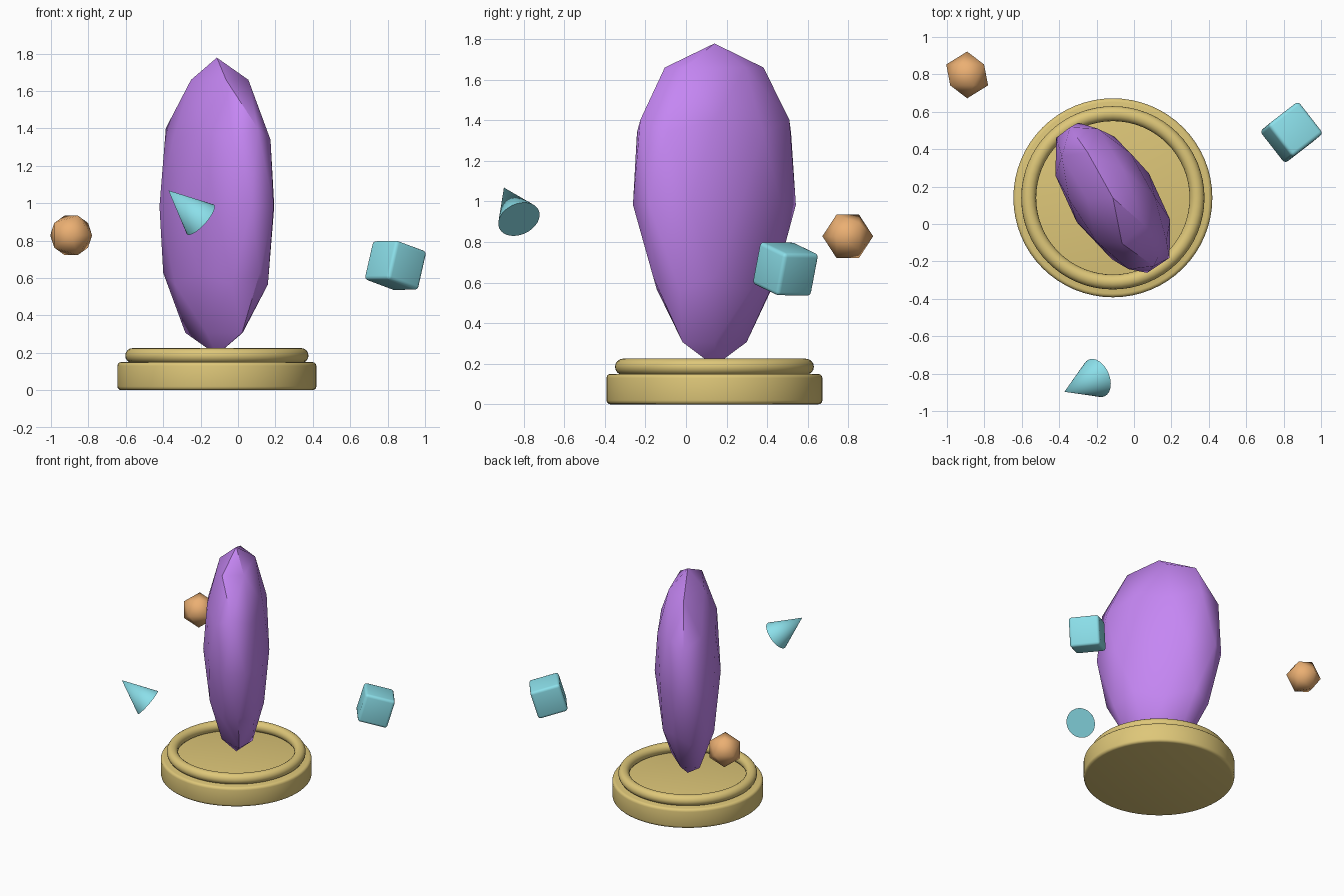
import bpy, math
from mathutils import Vector, Matrix

if "Cube" in bpy.data.objects:
    bpy.data.objects.remove(bpy.data.objects["Cube"])

CX, CY = -0.113, 0.14  # pedestal axis


def material(name, rgb):
    m = bpy.data.materials.new(name)
    m.diffuse_color = (*rgb, 1)
    m.use_nodes = True
    m.node_tree.nodes["Principled BSDF"].inputs["Base Color"].default_value = m.diffuse_color
    return m


gold = material("gold", (0.73, 0.57, 0.19))
purple = material("purple", (0.56, 0.24, 0.90))
cyan = material("cyan", (0.26, 0.74, 0.82))
orange = material("orange", (0.83, 0.43, 0.17))


def finish(name, mat, angle=35, bevel=0):
    """Name, colour, optionally bevel and smooth the active object."""
    o = bpy.context.object
    o.name = name
    o.data.materials.append(mat)
    if bevel:
        b = o.modifiers.new("bevel", 'BEVEL')
        b.width, b.segments, b.limit_method = bevel, 3, 'ANGLE'
        bpy.ops.object.modifier_apply(modifier="bevel")
    bpy.ops.object.shade_smooth_by_angle(angle=math.radians(angle))
    return o


# pedestal: rounded disc with a raised ring
bpy.ops.mesh.primitive_cylinder_add(vertices=64, radius=0.532, depth=0.15,
                                    location=(CX, CY, 0.075))
finish("pedestal_base", gold, bevel=0.02)
bpy.ops.mesh.primitive_torus_add(major_segments=64, minor_segments=16,
                                 major_radius=0.45, minor_radius=0.04,
                                 location=(CX, CY, 0.185))
finish("pedestal_ring", gold, 60)

# large crystal: stretched low-poly sphere, turned, then widened upwards in y
bpy.ops.mesh.primitive_ico_sphere_add(subdivisions=2, radius=1)
crystal = finish("crystal", purple, 40)
turn = Matrix.Rotation(math.radians(124), 3, 'Z')
for v in crystal.data.vertices:
    z = v.co.z
    p = turn @ Vector((v.co.x * 0.458, v.co.y * 0.233, z * 0.795))
    p.y *= 1 + 0.25 * z
    v.co = p
crystal.location = (CX, CY, 0.983)
bpy.ops.object.shade_smooth_by_angle(angle=math.radians(40))

# floating cube, oriented by its two visible edge directions
bpy.ops.mesh.primitive_cube_add(size=0.218)
cube = finish("floating_cube", cyan, bevel=0.02)
ex = Vector((0.155, 0.12, -0.058)).normalized()
ey = Vector((-0.118, 0.168, -0.005))
ey = (ey - ex * ey.dot(ex)).normalized()
rot = Matrix((ex, ey, ex.cross(ey))).transposed()
cube.matrix_world = Matrix.Translation((0.842, 0.49, 0.667)) @ rot.to_4x4()

# floating cone
tip, foot = Vector((-0.372, -0.897, 1.068)), Vector((-0.2, -0.823, 0.912))
axis = tip - foot
bpy.ops.mesh.primitive_cone_add(vertices=32, radius1=0.107, radius2=0,
                                depth=axis.length, location=(tip + foot) / 2,
                                rotation=axis.to_track_quat('Z', 'Y').to_euler())
finish("floating_cone", cyan)

# floating gem: icosahedron lying with its vertex axis along y
bpy.ops.mesh.primitive_ico_sphere_add(subdivisions=1, radius=0.125,
                                      location=(-0.892, 0.797, 0.828),
                                      rotation=(math.pi / 2, 0, 0))
finish("floating_gem", orange, 50)
